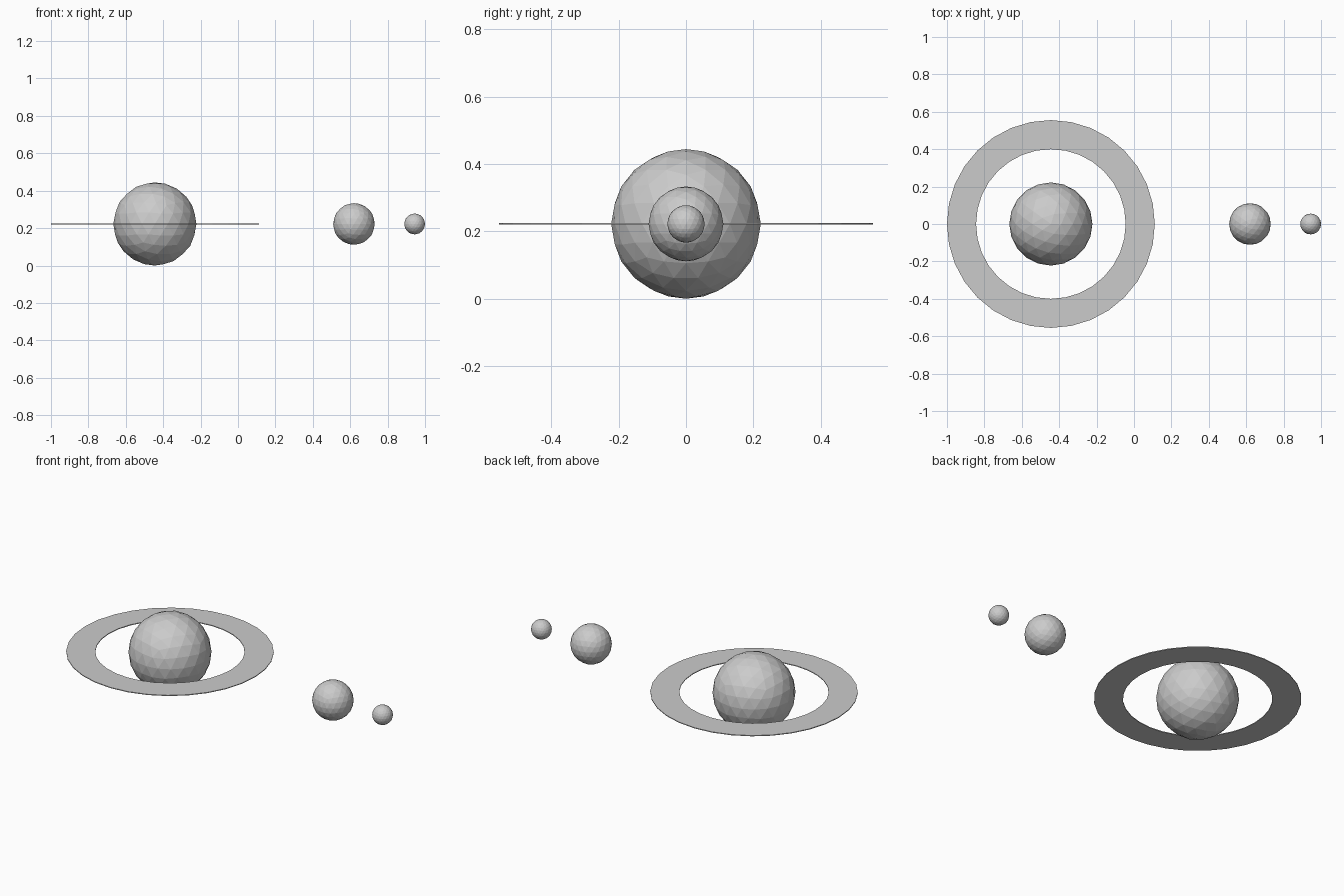
import bpy, bmesh
from math import cos, sin, tau

if "Cube" in bpy.data.objects:
    bpy.data.objects.remove(bpy.data.objects["Cube"])

U = 2 / 9            # planet radius
PX, CZ = -1 + 2.5 * U, U   # planet centre


def ball(name, x, radius):
    # Flat-shaded low-poly sphere
    bpy.ops.mesh.primitive_ico_sphere_add(subdivisions=3, radius=radius, location=(x, 0, CZ))
    bpy.context.object.name = name


def flat_ring(name, inner, outer, thick, sides):
    # Washer with a rectangular cross-section, swept around z
    bm = bmesh.new()
    h = thick / 2
    profile = [(inner, -h), (outer, -h), (outer, h), (inner, h)]
    loops = [[bm.verts.new((r * cos(tau * i / sides), r * sin(tau * i / sides), z))
              for r, z in profile] for i in range(sides)]
    for i in range(sides):
        a, b = loops[i], loops[(i + 1) % sides]
        for j in range(4):
            k = (j + 1) % 4
            bm.faces.new((a[j], b[j], b[k], a[k]))
    bmesh.ops.recalc_face_normals(bm, faces=bm.faces)
    me = bpy.data.meshes.new(name)
    bm.to_mesh(me)
    bm.free()
    ob = bpy.data.objects.new(name, me)
    ob.location = (PX, 0, CZ)
    bpy.context.collection.objects.link(ob)


# Planet with its ring
ball("planet", PX, U)
flat_ring("planet_ring", 1.8 * U, 2.5 * U, 0.0045, 32)

# Two moons in a row to the right
ball("large_moon", 0.62, 0.5 * U)
ball("small_moon", 1 - 0.25 * U, 0.25 * U)
